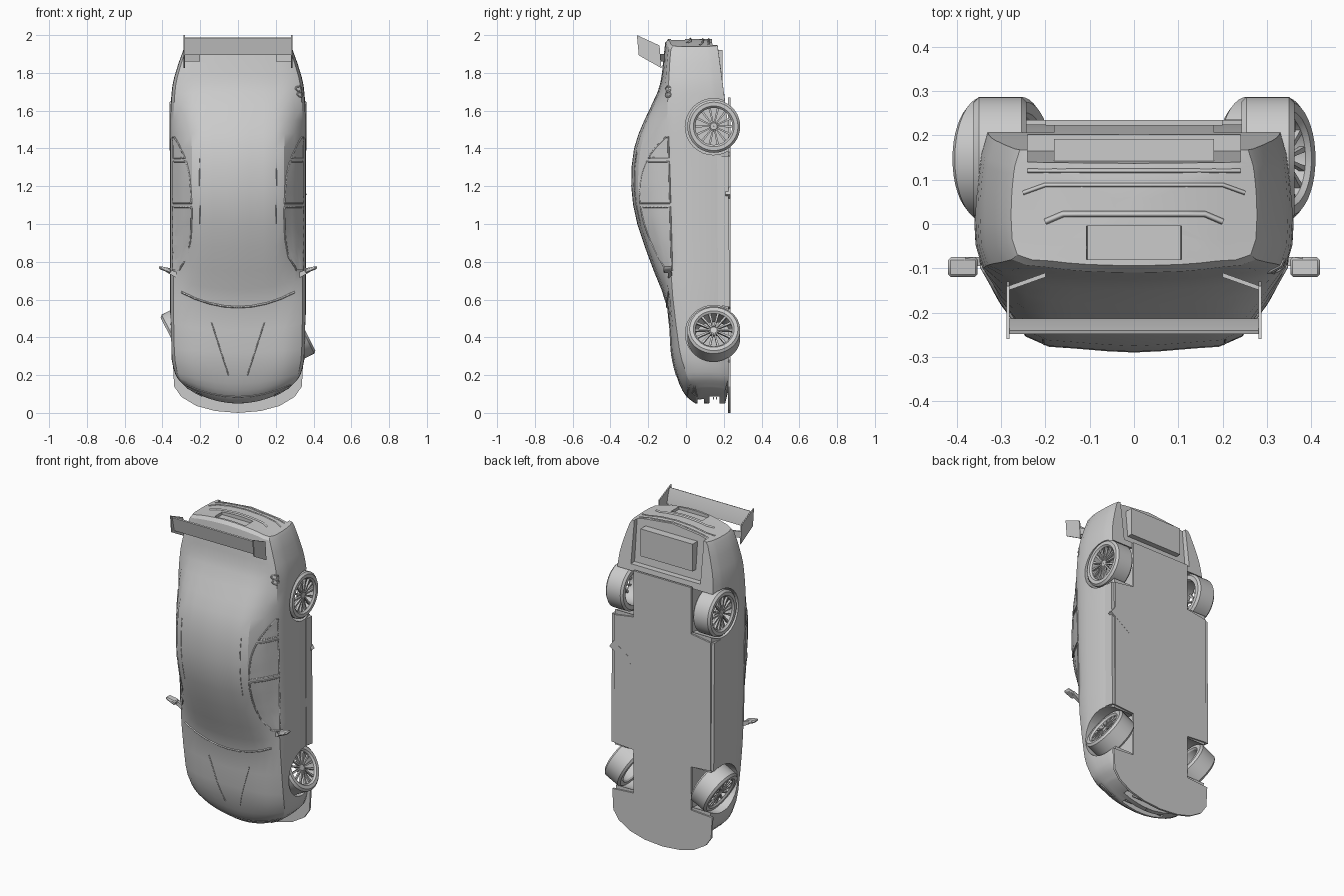
import bpy, bmesh, math
from math import sin, cos, pi, radians
from mathutils import Vector
from mathutils.bvhtree import BVHTree

if "Cube" in bpy.data.objects:
    bpy.data.objects.remove(bpy.data.objects["Cube"])

def finish(name, bm, angle=30):
    bmesh.ops.recalc_face_normals(bm, faces=bm.faces[:])
    me = bpy.data.meshes.new(name)
    bm.to_mesh(me)
    bm.free()
    ob = bpy.data.objects.new(name, me)
    bpy.context.collection.objects.link(ob)
    smooth(ob, angle)
    return ob

def activate(ob):
    bpy.ops.object.select_all(action='DESELECT')
    ob.select_set(True)
    bpy.context.view_layer.objects.active = ob

def smooth(ob, angle=30):
    activate(ob)
    bpy.ops.object.shade_smooth_by_angle(angle=radians(angle))

def prism(name, pts, a, b, axis='x'):
    """Extrude a 2D outline: (y,z) along x, or (x,z) along y."""
    bm = bmesh.new()
    put = (lambda p, t: (t, p[0], p[1])) if axis == 'x' else (lambda p, t: (p[0], t, p[1]))
    A = [bm.verts.new(put(p, a)) for p in pts]
    B = [bm.verts.new(put(p, b)) for p in pts]
    bm.faces.new(A)
    bm.faces.new(B[::-1])
    for i in range(len(pts)):
        j = (i + 1) % len(pts)
        bm.faces.new((A[j], A[i], B[i], B[j]))
    return finish(name, bm)

def box(name, w, y0, y1, z0, z1):
    return prism(name, [(y0, z0), (y1, z0), (y1, z1), (y0, z1)], -w, w)

def circle(y, z, r, n):
    return [(y + r * cos(2*pi*i/n), z + r * sin(2*pi*i/n)) for i in range(n)]

def cut(ob, cutter):
    m = ob.modifiers.new('cut', 'BOOLEAN')
    m.object, m.operation, m.solver = cutter, 'DIFFERENCE', 'EXACT'
    activate(ob)
    bpy.ops.object.modifier_apply(modifier=m.name)
    bpy.data.objects.remove(cutter)

def spline(pts, n):
    """Catmull-Rom through tuples of any length."""
    out = []
    for i in range(len(pts) - 1):
        p0, p1, p2, p3 = pts[max(i - 1, 0)], pts[i], pts[i + 1], pts[min(i + 2, len(pts) - 1)]
        for k in range(n):
            t = k / n
            out.append(tuple(b + .5 * t * (c - a + t * (2*a - 5*b + 4*c - d + t * (3*(b - c) + d - a)))
                             for a, b, c, d in zip(p0, p1, p2, p3)))
    return out + [pts[-1]]

# Body stations: z, bow, half width, top y, belt y
STATIONS = [(.05, .08, .27, .05, .065), (.075, .08, .295, .015, .035), (.12, .07, .325, -.02, .01),
            (.2, .05, .345, -.052, -.01), (.32, .02, .355, -.08, -.035), (.56, .06, .36, -.1, -.07),
            (.75, .05, .36, -.17, -.08), (1, .03, .36, -.258, -.088), (1.2, 0, .36, -.29, -.09),
            (1.4, 0, .36, -.275, -.095), (1.55, 0, .36, -.22, -.1), (1.7, -.01, .352, -.15, -.095),
            (1.8, -.02, .337, -.127, -.09), (1.96, -.04, .29, -.11, -.08), (1.98, -.04, .27, -.08, -.06)]

def section(s, shrink=1.0):
    z, c, hw, yt, yb = s
    yf = .225 - .25 * max(0, .12 - z) - .12 * max(0, z - 1.5)   # floor rises at both ends
    wt, ye = hw * .68, yt + .005 + .13 * max(0, -yt - .05)      # roof edge
    mix = lambda t: yb + (yf - yb) * t
    half = spline([(0, yt), (wt * .55, yt * .75 + ye * .25), (wt, ye), (hw * .95, yb), (hw, mix(.33)),
                   (hw * .99, mix(.66)), (hw * .97, mix(.85))], 2) + [(hw * .93, yf), (0, yf)]
    ring = half + [(-x, y) for x, y in half[-2:0:-1]]
    ym = (yt + yf) / 2
    return [(x * shrink, ym + (y - ym) * shrink, z + c * (x * shrink / hw) ** 2) for x, y in ring]

st = spline(STATIONS, 2)
caps = (.75, .45, .15)
rings = [section(st[0], c) for c in caps[::-1]] + [section(s) for s in st] + [section(st[-1], c) for c in caps]
bm = bmesh.new()
R = [[bm.verts.new(p) for p in r] for r in rings]
n = len(R[0])
for a, b in zip(R, R[1:]):
    for i in range(n):
        bm.faces.new((a[i], a[(i + 1) % n], b[(i + 1) % n], b[i]))
bm.faces.new(R[0])
bm.faces.new(R[-1][::-1])
body = finish('car_body', bm)

# Wheel arches, plate recess, grille openings and rear underside recess
for s in (-1, 1):
    for z in (.42, 1.515):
        cut(body, prism('arch', circle(.145, z, .149, 32), s * .18, s * .5))
cut(body, prism('plate_cut', [(-.125, 2.1), (.125, 2.1), (.105, 1.958), (-.105, 1.958)], -.08, -.005, 'y'))
cut(body, box('grille_cut', .14, .062, .095, -.1, .085))
cut(body, box('intake_cut', .18, .125, .178, -.1, .11))
cut(body, prism('underside_cut', [(.165, 1.69), (.3, 1.69), (.3, 2.1), (.125, 2.1)], -.24, .24))
smooth(body, 25)

bm = bmesh.new()
bm.from_mesh(body.data)
tree = BVHTree.FromBMesh(bm)
bm.free()

# Trim strips projected onto the body
TO_BACK, INWARD, UP, DOWN = (0, 1, 0), (-1, 0, 0), (0, 0, 1), (0, 0, -1)

def strip(name, pts, direction, r=.003, mirror=False):
    hits = []
    for p, q in zip(pts, pts[1:]):
        for k in range(9):
            h = tree.ray_cast(Vector(p).lerp(Vector(q), k / 8), Vector(direction))[0]
            if h:
                hits.append(h)
    cu = bpy.data.curves.new(name, 'CURVE')
    cu.dimensions, cu.bevel_depth, cu.bevel_resolution = '3D', r, 0
    for s in ((1, -1) if mirror else (1,)):
        sp = cu.splines.new('POLY')
        sp.points.add(len(hits) - 1)
        for pt, h in zip(sp.points, hits):
            pt.co = (h.x * s, h.y, h.z, 1)
    bpy.context.collection.objects.link(bpy.data.objects.new(name, cu))

def bow(w, z, rise):
    return [(w * i / 4, -1, z + rise * (i / 4) ** 2) for i in range(-4, 5)]

# Side windows: one arch divided by pillars, glass laid on the body inside a frame
def arch_top(z):
    u = (z - 1.15) / (.41 if z < 1.15 else .32)
    return -.095 - .15 * (1 - abs(u) ** (1.8 if u < 0 else 2.5))

def side_window(name, z0, z1, n=8):
    zs = [z0 + (z1 - z0) * i / n for i in range(n + 1)]
    sill = lambda z: -.074 - .02 * (z - .76) / .7
    for s in (-1, 1):
        bm = bmesh.new()
        grid = []
        for z in zs:
            col = []
            for k in range(7):
                y = sill(z) + (arch_top(z) - sill(z)) * k / 6
                h, nrm = tree.ray_cast(Vector((1, y, z)), Vector(INWARD))[:2]
                p = h + nrm * .002
                col.append(bm.verts.new((p.x * s, p.y, p.z)))
            grid.append(col)
        for a, b in zip(grid, grid[1:]):
            for k in range(6):
                bm.faces.new((a[k], a[k + 1], b[k + 1], b[k]))
        finish(name, bm)
    frame = [(1, sill(z0), z0), (1, sill(z1), z1)] + [(1, arch_top(z), z) for z in zs[::-1]] + [(1, sill(z0), z0)]
    strip(name + '_frame', frame, INWARD, .005, True)

side_window('front_window', .755, 1.09)
side_window('rear_window', 1.11, 1.33)
side_window('quarter_window', 1.35, 1.46)

strip('windscreen_base', bow(.3, .56, .08), TO_BACK, .006)
strip('bonnet_edge', bow(.28, .085, .065), TO_BACK, .004)
strip('bonnet_crease', [(.14, -1, .48), (.05, -1, .2)], TO_BACK, .003, True)
strip('roof_seam', [(.2, -1, 1), (.205, -1, 1.38)], TO_BACK, .0025, True)
strip('headlamp_rim', [(.19, .058, -1), (.28, .045, -1), (.2, .035, -1), (.19, .058, -1)], UP, .004, True)
strip('tail_ledge', [(-.2, .005, 3), (-.16, .022, 3), (.16, .022, 3), (.2, .005, 3)], DOWN, .007)
strip('bumper_groove', [(-.25, .07, 3), (-.2, .088, 3), (.2, .088, 3), (.25, .07, 3)], DOWN, .005)
strip('bumper_lower_edge', [(-.24, .12, 3), (.24, .12, 3)], DOWN, .005)
for z in (1.685, 1.715):
    ring = circle(-.095, z, .014, 8)
    strip('side_port', [(1, *p) for p in ring + ring[:1]], INWARD, .004)

# Grille slats
for y in (.078, .142, .16):
    box('grille_slat', .13, y, y + .005, .072, .084)

# Floor pan with front splitter and wheel notches
half = [(0, 0), (.12, .01), (.22, .037), (.3, .085), (.338, .14), (.345, .27), (.2, .28), (.2, .55), (.335, .56),
        (.335, 1.36), (.2, 1.38), (.2, 1.67)]
prism('floor_and_splitter', half + [(-x, z) for x, z in half[:0:-1]], .222, .235, 'y')
box('rear_underbody_box', .18, .14, .192, 1.75, 1.92)
for s in (-1, 1):
    prism('side_sill', [(.17, .57), (.232, .56), (.224, 1.36), (.165, 1.36)], s * .3, s * .354)

# Side exhaust
ex = box('side_exhaust', .08, -.014, .014, -.025, .025)
ex.location, ex.rotation_euler = (.285, .222, 1.13), (0, radians(-35), 0)

# Rear wing
prism('wing_blade', [(-.213, 1.895), (-.228, 1.895), (-.248, 1.985), (-.24, 1.988), (-.222, 1.94)], -.283, .283)
for s in (-1, 1):
    prism('wing_end_plate', [(-.26, 2), (-.14, 1.945), (-.13, 1.825), (-.25, 1.893)], s * .281, s * .288)
    bm = bmesh.new()
    for v in bmesh.ops.create_cube(bm, size=1)['verts']:
        out = v.co.x > 0
        v.co = (s * (.284 if out else .2), (-.145 if out else -.115) + v.co.y * .01, 1.88 + v.co.z * .04)
    finish('wing_bracket', bm)

# Door mirrors: stalk and swept housing
for s in (-1, 1):
    prism('mirror_stalk', [(s*.325, .715), (s*.325, .745), (s*.38, .768), (s*.38, .745)], -.095, -.075, 'y')
    m = prism('mirror_housing', [(s*.358, .738), (s*.352, .765), (s*.42, .778), (s*.418, .762)], -.12, -.075, 'y')
    m.modifiers.new('round', 'BEVEL').width = .006

# Wheels
def lathe(name, prof, n=40):
    bm = bmesh.new()
    R = [[bm.verts.new((x, r * cos(2*pi*i/n), r * sin(2*pi*i/n))) for x, r in prof] for i in range(n)]
    for i in range(n):
        a, b = R[i], R[(i + 1) % n]
        for k in range(len(prof)):
            j = (k + 1) % len(prof)
            bm.faces.new((a[k], a[j], b[j], b[k]))
    return finish(name, bm)

def wheel(name, x, z, turn):
    parts = [lathe(name + '_tyre', [(-.06, .104), (-.06, .128), (-.048, .14), (.048, .14), (.06, .128), (.06, .108),
                                    (.05, .098), (-.05, .098)]),
             lathe(name + '_hub', [(.02, .001), (.048, .001), (.048, .018), (.042, .026), (.02, .026)], 20)]
    bm = bmesh.new()
    for i in range(14):
        a = 2 * pi * i / 14
        for v in bmesh.ops.create_cube(bm, size=1)['verts']:
            r, t = (.1, v.co.y * .012) if v.co.z > 0 else (.02, v.co.y * .007)
            v.co = (.043 + v.co.x * .014, r * cos(a) - t * sin(a), r * sin(a) + t * cos(a))
    parts.append(finish(name + '_spokes', bm))
    for p in parts:
        p.location, p.rotation_euler = (x, .147, z), (0, turn, 0)

for side, s, flip in (('right', 1, 0), ('left', -1, pi)):
    wheel('front_wheel_' + side, s * .298, .417, flip - radians(27))
    wheel('rear_wheel_' + side, s * .302, 1.517, flip)
